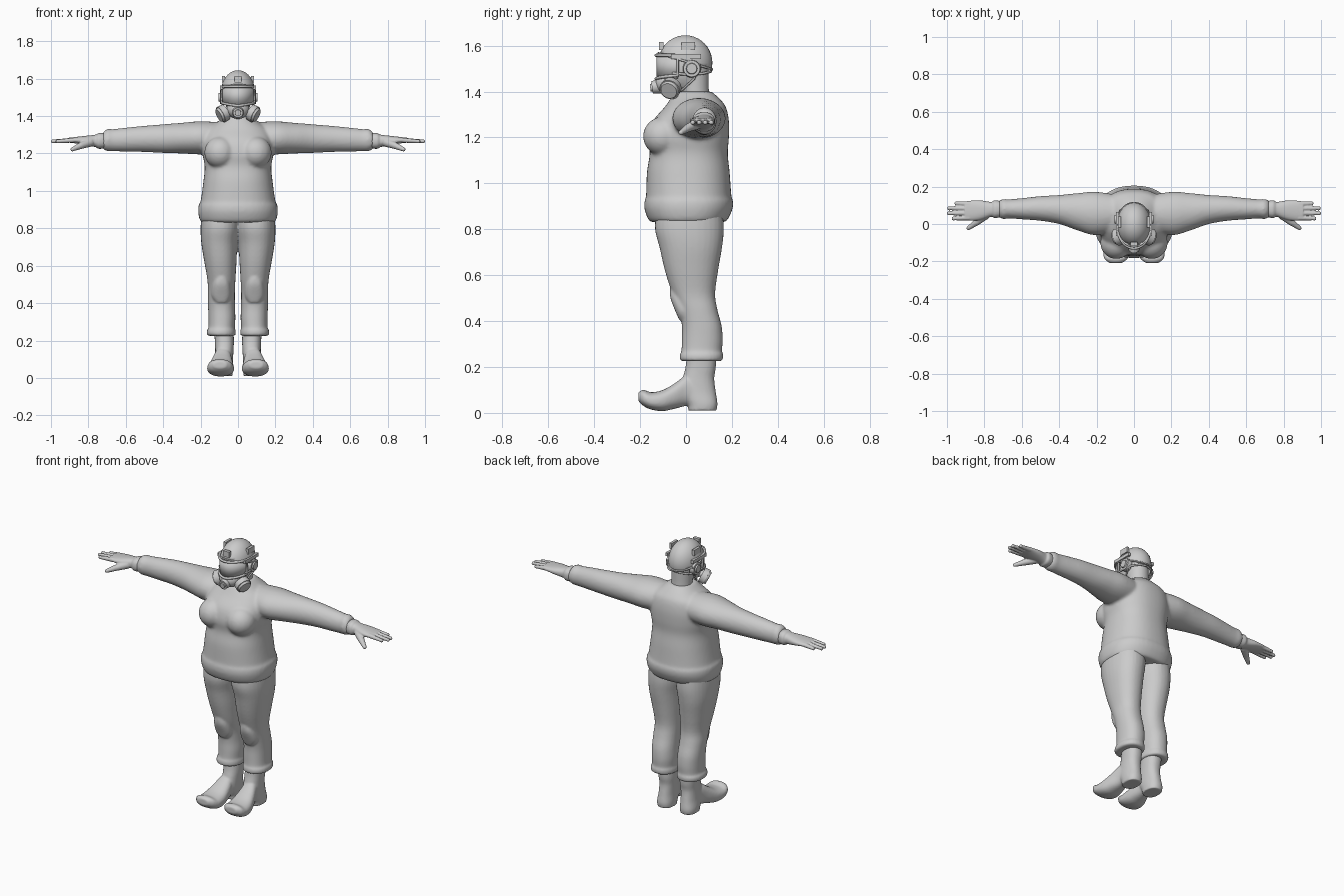
import bpy, bmesh
from math import sin, cos, pi, radians
from mathutils import Vector, Matrix

if "Cube" in bpy.data.objects:
    bpy.data.objects.remove(bpy.data.objects["Cube"])


def finish(bm, name, voxel=0, smooth=3, thick=0):
    """Turn a bmesh into an object, optionally fused into one skin."""
    bmesh.ops.recalc_face_normals(bm, faces=bm.faces)
    me = bpy.data.meshes.new(name)
    bm.to_mesh(me)
    bm.free()
    ob = bpy.data.objects.new(name, me)
    bpy.context.collection.objects.link(ob)
    if thick:
        ob.modifiers.new("thick", 'SOLIDIFY').thickness = thick
    if voxel:
        m = ob.modifiers.new("fuse", 'REMESH')
        m.mode = 'VOXEL'
        m.voxel_size = voxel
        m.use_smooth_shade = True
        s = ob.modifiers.new("soften", 'SMOOTH')
        s.factor, s.iterations = 0.5, smooth
    else:
        bpy.ops.object.select_all(action='DESELECT')
        ob.select_set(True)
        bpy.context.view_layer.objects.active = ob
        bpy.ops.object.shade_smooth_by_angle(angle=radians(40))
    return ob


def mirror(bm):
    geo = bmesh.ops.duplicate(bm, geom=bm.verts[:] + bm.edges[:] + bm.faces[:])["geom"]
    for v in geo:
        if isinstance(v, bmesh.types.BMVert):
            v.co.x *= -1


def loft(bm, axis, rows, power=2.0, n=32, steps=4):
    """rows: (position, low1, high1, low2, high2) across the two other axes."""
    full = []
    for i in range(len(rows) - 1):
        p = [Vector(rows[min(max(j, 0), len(rows) - 1)]) for j in range(i - 1, i + 3)]
        for k in range(steps):
            t = k / steps
            full.append(0.5 * (2 * p[1] + (p[2] - p[0]) * t
                               + (2 * p[0] - 5 * p[1] + 4 * p[2] - p[3]) * t * t
                               + (3 * p[1] - p[0] - 3 * p[2] + p[3]) * t ** 3))
    full.append(Vector(rows[-1]))
    rings = []
    for pos, a0, a1, b0, b1 in full:
        ring = []
        for k in range(n):
            c, s = cos(2 * pi * k / n), sin(2 * pi * k / n)
            u = (a0 + a1) / 2 + (a1 - a0) / 2 * abs(c) ** (2 / power) * (1 if c > 0 else -1)
            w = (b0 + b1) / 2 + (b1 - b0) / 2 * abs(s) ** (2 / power) * (1 if s > 0 else -1)
            co = {'x': (pos, u, w), 'y': (u, pos, w), 'z': (u, w, pos)}[axis]
            ring.append(bm.verts.new(co))
        rings.append(ring)
    for r, q in zip(rings, rings[1:]):
        for k in range(n):
            bm.faces.new((r[k], r[(k + 1) % n], q[(k + 1) % n], q[k]))
    bm.faces.new(rings[0])
    bm.faces.new(rings[-1])


def ball(bm, c, r):
    m = Matrix.Translation(c) @ Matrix.Diagonal((*r, 1))
    return bmesh.ops.create_uvsphere(bm, u_segments=32, v_segments=20, radius=1, matrix=m)


def rod(bm, a, b, r1, r2, n=24):
    a, b = Vector(a), Vector(b)
    m = Matrix.Translation((a + b) / 2) @ (b - a).to_track_quat('Z', 'Y').to_matrix().to_4x4()
    bmesh.ops.create_cone(bm, cap_ends=True, segments=n, radius1=r1, radius2=r2,
                          depth=(b - a).length, matrix=m)


def box(bm, c, size):
    bmesh.ops.create_cube(bm, size=1, matrix=Matrix.Translation(c) @ Matrix.Diagonal((*size, 1)))


def tube(name, pts, r, cyclic=False):
    cu = bpy.data.curves.new(name, 'CURVE')
    cu.dimensions = '3D'
    cu.bevel_depth, cu.bevel_resolution = r, 2
    sp = cu.splines.new('POLY')
    sp.points.add(len(pts) - 1)
    for p, co in zip(sp.points, pts):
        p.co = (*co, 1)
    sp.use_cyclic_u = cyclic
    bpy.context.collection.objects.link(bpy.data.objects.new(name, cu))


# sweater: sleeves and chest mirrored, then fused with the trunk
bm = bmesh.new()
loft(bm, 'x', [(.06, -.03, .15, 1.20, 1.365), (.2, -.06, .172, 1.195, 1.372),
               (.3, -.035, .165, 1.20, 1.364), (.4, 0, .155, 1.203, 1.356),
               (.5, .017, .149, 1.208, 1.348), (.6, .025, .138, 1.21, 1.338),
               (.67, .03, .132, 1.212, 1.33), (.695, .026, .134, 1.212, 1.332),
               (.72, .032, .128, 1.22, 1.318)])
ball(bm, (.095, -.1, 1.205), (.085, .087, .085))
mirror(bm)
loft(bm, 'z', [(.832, -.195, .195, -.155, .172), (.85, -.206, .206, -.168, .186),
               (.89, -.213, .213, -.181, .203), (.925, -.21, .21, -.18, .205),
               (.945, -.2, .2, -.174, .198), (1.05, -.185, .185, -.17, .19),
               (1.13, -.178, .178, -.158, .182), (1.2, -.19, .19, -.165, .187),
               (1.27, -.19, .19, -.145, .187), (1.33, -.165, .165, -.095, .175),
               (1.365, -.115, .115, -.07, .15), (1.4, -.068, .068, -.045, .112)], 2.3, 48)
finish(bm, "sweater", .009, 5)

# trousers with knee pads and rolled cuffs
bm = bmesh.new()
loft(bm, 'z', [(.225, .018, .155, -.015, .15), (.232, .013, .166, -.026, .16),
               (.255, .013, .166, -.026, .162), (.27, .017, .158, -.02, .157),
               (.32, .014, .158, -.018, .16), (.38, .016, .16, -.018, .155),
               (.45, .017, .162, -.03, .137), (.52, .014, .163, -.06, .127),
               (.62, .008, .18, -.092, .14), (.72, .002, .196, -.115, .157),
               (.8, -.01, .2, -.135, .165), (.88, -.01, .195, -.13, .16)], 2.2)
loft(bm, 'z', [(.405, .05, .125, -.03, .05), (.44, .036, .142, -.045, .05),
               (.5, .04, .138, -.068, .05), (.545, .055, .122, -.07, .05)], 2.6)
mirror(bm)
finish(bm, "trousers", .007, 3)

# boots: shaft, heel and upturned toe
bm = bmesh.new()
loft(bm, 'z', [(.01, .03, .125, .01, .132), (.04, .028, .128, .005, .137),
               (.09, .027, .124, -.03, .13), (.15, .024, .122, -.015, .123),
               (.2, .022, .124, -.002, .13), (.27, .025, .128, .005, .132)], 2.3)
loft(bm, 'y', [(.08, .04, .12, .035, .13), (.01, .038, .125, .032, .165),
               (-.05, .028, .145, .018, .128), (-.1, .022, .16, .008, .1),
               (-.15, .022, .165, .014, .09), (-.185, .035, .158, .03, .1),
               (-.208, .062, .132, .052, .09)], 2.4)
mirror(bm)
finish(bm, "boots", .006, 2)

# hands with fingers and thumb
bm = bmesh.new()
loft(bm, 'x', [(.69, .042, .118, 1.23, 1.305), (.735, .032, .126, 1.225, 1.31),
               (.75, .033, .125, 1.227, 1.307), (.765, .038, .118, 1.235, 1.3),
               (.82, .022, .126, 1.245, 1.294), (.87, .018, .125, 1.254, 1.288),
               (.905, .022, .12, 1.258, 1.284)], 2.3)
for y, tip in ((.033, .965), (.058, .99), (.083, .988), (.107, .95)):
    a, b = (.88, y, 1.271), (tip, y + (y - .07) * .1, 1.265)
    rod(bm, a, b, .0135, .0095)
    ball(bm, b, (.0105,) * 3)
joints = [(.79, .05, 1.26, .024), (.84, .01, 1.242, .018), (.885, -.022, 1.222, .011)]
for p, q in zip(joints, joints[1:]):
    rod(bm, p[:3], q[:3], p[3], q[3])
    ball(bm, q[:3], (q[3],) * 3)
mirror(bm)
finish(bm, "hands", .004, 2)

# head and neck
bm = bmesh.new()
ball(bm, (0, -.005, 1.51), (.075, .105, .115))
loft(bm, 'z', [(1.34, -.062, .062, -.02, .11), (1.4, -.06, .06, -.02, .1),
               (1.5, -.062, .062, -.04, .1)])
finish(bm, "head", .008, 2)

# helmet shell, cut on a slope from brow to nape
bm = bmesh.new()
ball(bm, (0, -.003, 1.525), (.092, .118, .12))
bmesh.ops.bisect_plane(bm, geom=bm.verts[:] + bm.edges[:] + bm.faces[:],
                       plane_co=(0, -.12, 1.567), plane_no=(0, .3, 1), clear_inner=True)
finish(bm, "helmet", thick=.008)
rim = []
for k in range(40):
    a = 2 * pi * k / 40
    y = -.003 + .117 * sin(a)
    rim.append((.092 * cos(a), y, 1.567 - .3 * (y + .12)))
tube("helmet_rim", rim, .005, True)

# helmet fittings: side rails, pouches, front mount
bm = bmesh.new()
box(bm, (.088, .0, 1.553), (.016, .13, .02))
box(bm, (.078, .01, 1.598), (.016, .06, .035))
mirror(bm)
box(bm, (0, -.107, 1.598), (.04, .02, .035))
finish(bm, "helmet_fittings")

# ear cups
bm = bmesh.new()
rod(bm, (.068, .025, 1.5), (.096, .025, 1.5), .04, .036)
rod(bm, (.09, .025, 1.5), (.104, .025, 1.5), .026, .022)
mirror(bm)
finish(bm, "ear_cups")


# curved visor and its frame
def face(a, z, r=1):
    return (.088 * r * sin(a), -.01 - .118 * r * cos(a), z)


bm = bmesh.new()
cols = [-1.35 + 2.7 * k / 24 for k in range(25)]
low, high = ([bm.verts.new(face(a, z)) for a in cols] for z in (1.458, 1.56))
for k in range(24):
    bm.faces.new((low[k], low[k + 1], high[k + 1], high[k]))
finish(bm, "visor", thick=.006)
tube("visor_frame", [face(a, 1.455 + .012 * abs(a), 1.02) for a in cols]
     + [face(a, 1.558, 1.02) for a in cols[::-1]], .007, True)

# breathing mask: muzzle, front valve, filters
bm = bmesh.new()
ball(bm, (0, -.075, 1.435), (.062, .06, .05))
rod(bm, (0, -.1, 1.425), (0, -.148, 1.418), .034, .027)
rod(bm, (0, -.14, 1.419), (0, -.156, 1.417), .018, .016)
finish(bm, "mask")
bm = bmesh.new()
axis = Vector((.8, -.3, -.42)).normalized()
c = Vector((.082, -.068, 1.413))
rod(bm, (.03, -.085, 1.43), c, .024, .024)
rod(bm, c - axis * .02, c + axis * .012, .044, .046, 32)
rod(bm, c + axis * .012, c + axis * .024, .041, .036, 32)
mirror(bm)
finish(bm, "filters")

# head straps
for s in (1, -1):
    tube("mask_strap", [(s * x, y, z) for x, y, z in
         ((.085, -.06, 1.48), (.088, .0, 1.475), (.075, .07, 1.478), (.04, .1, 1.485), (0, .108, 1.488))], .006)
    tube("chin_strap", [(s * x, y, z) for x, y, z in
         ((.09, .06, 1.52), (.08, .035, 1.455), (.06, -.02, 1.405), (0, -.05, 1.39))], .005)
